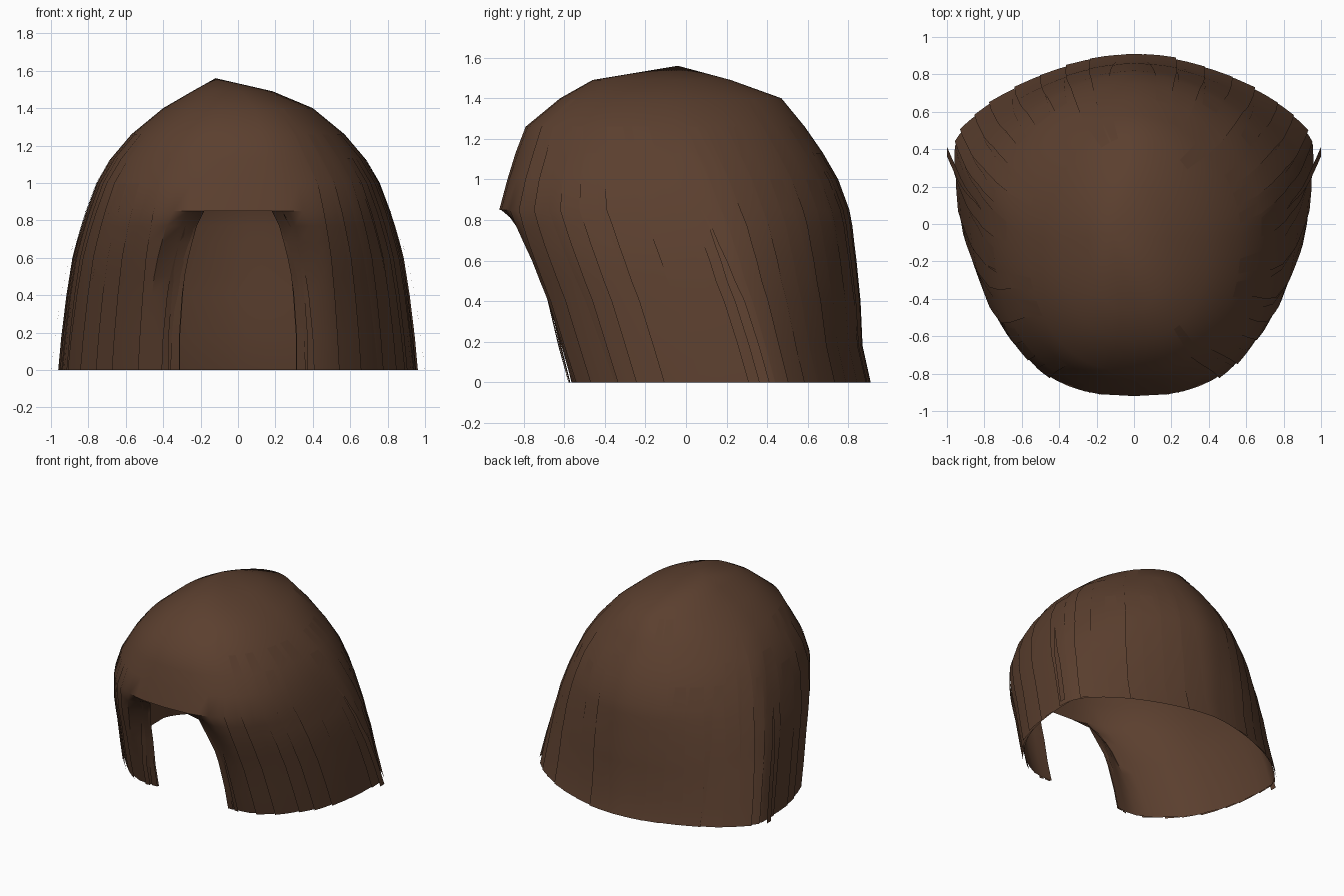
import bpy, bmesh, math, random

if "Cube" in bpy.data.objects:
    bpy.data.objects.remove(bpy.data.objects["Cube"])
random.seed(4)

brown = bpy.data.materials.new("dark brown")
brown.diffuse_color = (0.105, 0.05, 0.028, 1)
brown.use_nodes = True
brown.node_tree.nodes["Principled BSDF"].inputs["Base Color"].default_value = brown.diffuse_color

# cross-sections: z, half width, front y, back y, y of widest point
SECTIONS = [
    (0.00, 0.95, -0.63, 0.91, 0.41), (0.18, 0.935, -0.69, 0.87, 0.36),
    (0.40, 0.91, -0.76, 0.86, 0.29), (0.50, 0.895, -0.80, 0.85, 0.25),
    (0.60, 0.88, -0.84, 0.84, 0.22), (0.68, 0.86, -0.87, 0.83, 0.19),
    (0.77, 0.835, -0.90, 0.82, 0.16), (0.85, 0.81, -0.92, 0.805, 0.12),
    (1.00, 0.755, -0.88, 0.75, 0.06), (1.13, 0.68, -0.84, 0.675, 0.00),
    (1.26, 0.57, -0.79, 0.585, -0.05), (1.40, 0.40, -0.62, 0.47, -0.08),
    (1.49, 0.215, -0.46, 0.22, -0.08)]
OPENING = [0.31, 0.31, 0.295, 0.285, 0.265, 0.245, 0.22, 0.18]   # half widths
BROW = len(OPENING) - 1          # row where the opening closes
APEX = (-0.12, -0.04, 1.56)


def front_power(z):
    return 2.5 if z < 1.05 else 2.3


def point(a, row, grow=0.0):
    """Surface point at angle a (0 = front) on a section row."""
    z, hw, yf, yb, yw = SECTIONS[row]
    s, c = math.sin(a), math.cos(a)
    e = 2 / front_power(z) if c > 0 else 2 / (1.6 + 0.2 * z)
    x = math.copysign(abs(s) ** e, s) * hw * (1 + grow)
    depth = (yw - yf) if c > 0 else (yb - yw)
    y = yw - math.copysign(abs(c) ** e, c) * depth * (1 + grow)
    # arched hollow where the hair curls in around the opening
    if c > 0 and row < BROW:
        rise = max(0, (z - 0.5) / 0.36)
        arch = 0.19 + 0.26 * math.sqrt(1 - rise * rise)
        side = min(1, max(0, (arch - abs(x)) / 0.12))
        y += (0.10 if x < 0 else 0.08) * side * (0.55 + 0.45 * min(1, z / 0.5))
    return (x - (0.03 if z > 1.45 else 0), y, z)


def edge_angle(row):
    """Angle of the column that follows the opening edge."""
    z, hw = SECTIONS[row][:2]
    w = OPENING[row] if row <= BROW else 0.18 * hw / 0.81
    return math.asin((w / hw) ** (front_power(z) / 2))


def finish(name, bm):
    me = bpy.data.meshes.new(name)
    bm.to_mesh(me)
    bm.free()
    ob = bpy.data.objects.new(name, me)
    bpy.context.collection.objects.link(ob)
    me.materials.append(brown)
    bpy.ops.object.select_all(action='DESELECT')
    bpy.context.view_layer.objects.active = ob
    ob.select_set(True)
    bpy.ops.object.shade_smooth_by_angle(angle=math.radians(40))


# main shell: rings, open at the front below the fringe
HALF = 30
bm = bmesh.new()
rings = []
for r in range(len(SECTIONS)):
    a0 = edge_angle(r)
    side = [a0 + (math.pi - a0) * i / HALF for i in range(HALF)]
    angles = [0] + side + [math.pi] + [2 * math.pi - a for a in reversed(side)]
    rings.append([bm.verts.new(point(a, r)) for a in angles])
n = len(rings[0])
for r in range(len(rings) - 1):
    for j in range(n):
        if r < BROW and j in (0, n - 1):
            continue
        k = (j + 1) % n
        bm.faces.new((rings[r][j], rings[r][k], rings[r + 1][k], rings[r + 1][j]))
top = bm.verts.new(APEX)
for j in range(n):
    bm.faces.new((rings[-1][j], rings[-1][(j + 1) % n], top))
bmesh.ops.delete(bm, geom=[v for v in bm.verts if not v.link_faces], context='VERTS')
finish("hair_shell", bm)

# overlapping locks: thin strips lifted along one edge
bm = bmesh.new()
for side in (1, -1):
    for i in range(15):
        start = 0.52 + i * 0.165 + random.uniform(-0.03, 0.03)
        width = random.uniform(0.17, 0.25)
        last = random.choice((8, 9, 10, 11))
        lift = random.uniform(0.008, 0.022)
        cols = []
        for r in range(last + 1):
            fade = 1 - SECTIONS[r][0] / (SECTIONS[last][0] + 0.05)
            w = width * (0.5 + 0.5 * fade)
            row = []
            for t in (0, 0.5, 1):
                grow = 0.003 + lift * fade * (1 - t)
                row.append(bm.verts.new(point(side * (start + t * w), r, grow)))
            cols.append(row)
        for lo, hi in zip(cols, cols[1:]):
            for t in (0, 1):
                quad = (lo[t], lo[t + 1], hi[t + 1], hi[t])
                bm.faces.new(quad if side > 0 else quad[::-1])
finish("hair_locks", bm)

# slim strands: at the edges of the opening and standing off at the widest point
bm = bmesh.new()
for side in (1, -1):
    for start, width, lift in ((0.0, 0.05, 0.012), (0.06, 0.04, 0.015), (1.55, 0.03, 0.052)):
        cols = []
        for r in range(BROW + 1):
            a = start + (edge_angle(r) if start < 1 else 0)
            fade = 1 - r / (BROW + 1)
            cols.append([bm.verts.new(point(side * (a + t * width * fade), r, lift * fade))
                         for t in (0, 1)])
        for lo, hi in zip(cols, cols[1:]):
            quad = (lo[0], lo[1], hi[1], hi[0])
            bm.faces.new(quad if side > 0 else quad[::-1])
finish("loose_strands", bm)
